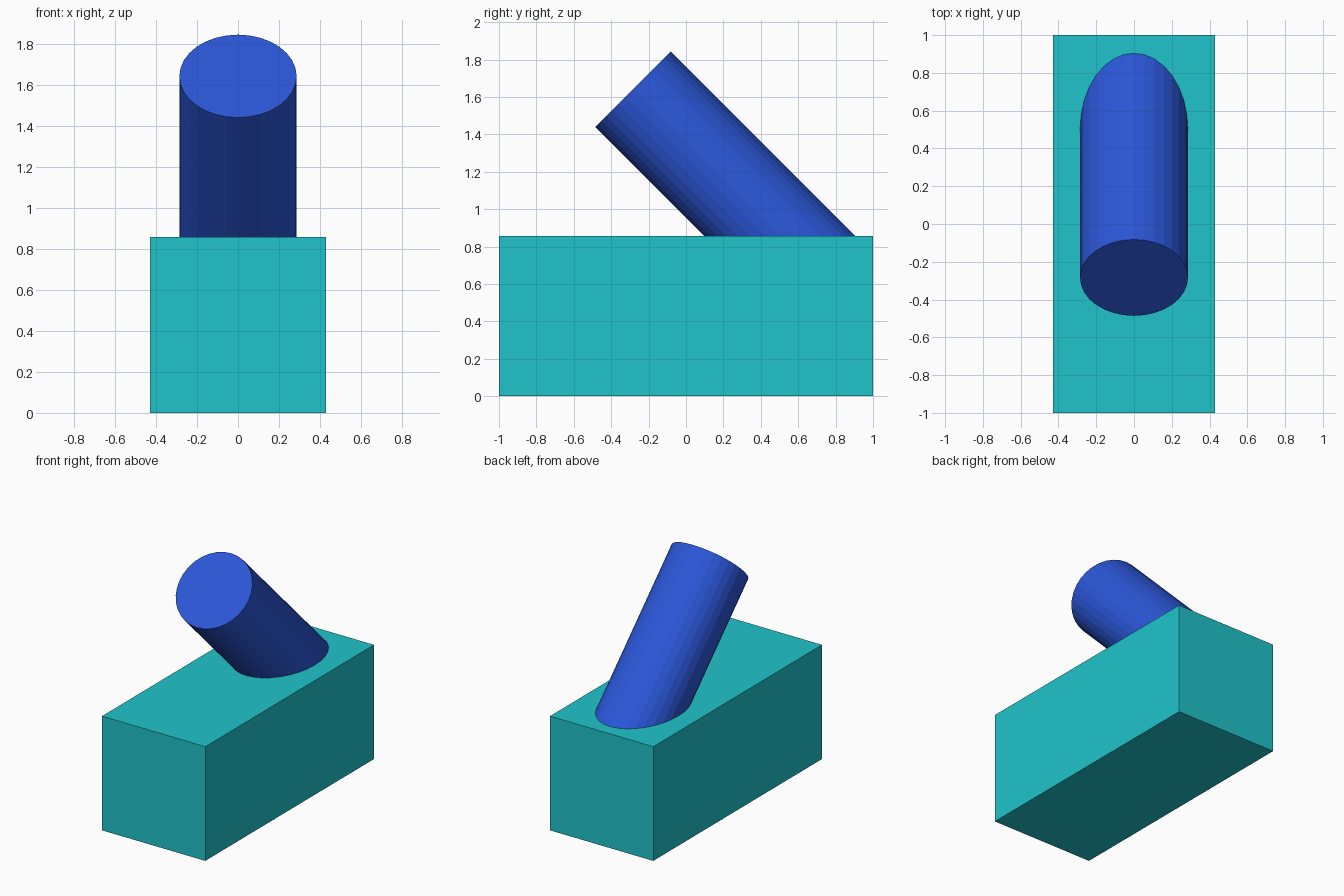
import bpy
from math import radians, sin, cos

if "Cube" in bpy.data.objects:
    bpy.data.objects.remove(bpy.data.objects["Cube"])


def paint(obj, name, color):
    mat = bpy.data.materials.new(name)
    mat.diffuse_color = (*color, 1)
    mat.use_nodes = True
    mat.node_tree.nodes["Principled BSDF"].inputs["Base Color"].default_value = mat.diffuse_color
    obj.data.materials.append(mat)


# Base block standing on the ground
bpy.ops.mesh.primitive_cube_add(size=1, location=(0, 0, 0.857 / 2))
base = bpy.context.object
base.name = "base_block"
base.scale = (0.857, 2, 0.857)
paint(base, "teal", (0.014, 0.55, 0.60))

# Round post leaning 45 degrees to the front, its lower end sunk in the block
tilt = radians(45)
length = 1.43
top_y, top_z = -0.284, 1.641
bpy.ops.mesh.primitive_cylinder_add(
    vertices=32, radius=0.2857, depth=length,
    location=(0, top_y + sin(tilt) * length / 2, top_z - cos(tilt) * length / 2),
    rotation=(tilt, 0, 0))
post = bpy.context.object
post.name = "leaning_post"
paint(post, "blue", (0.024, 0.095, 0.69))
